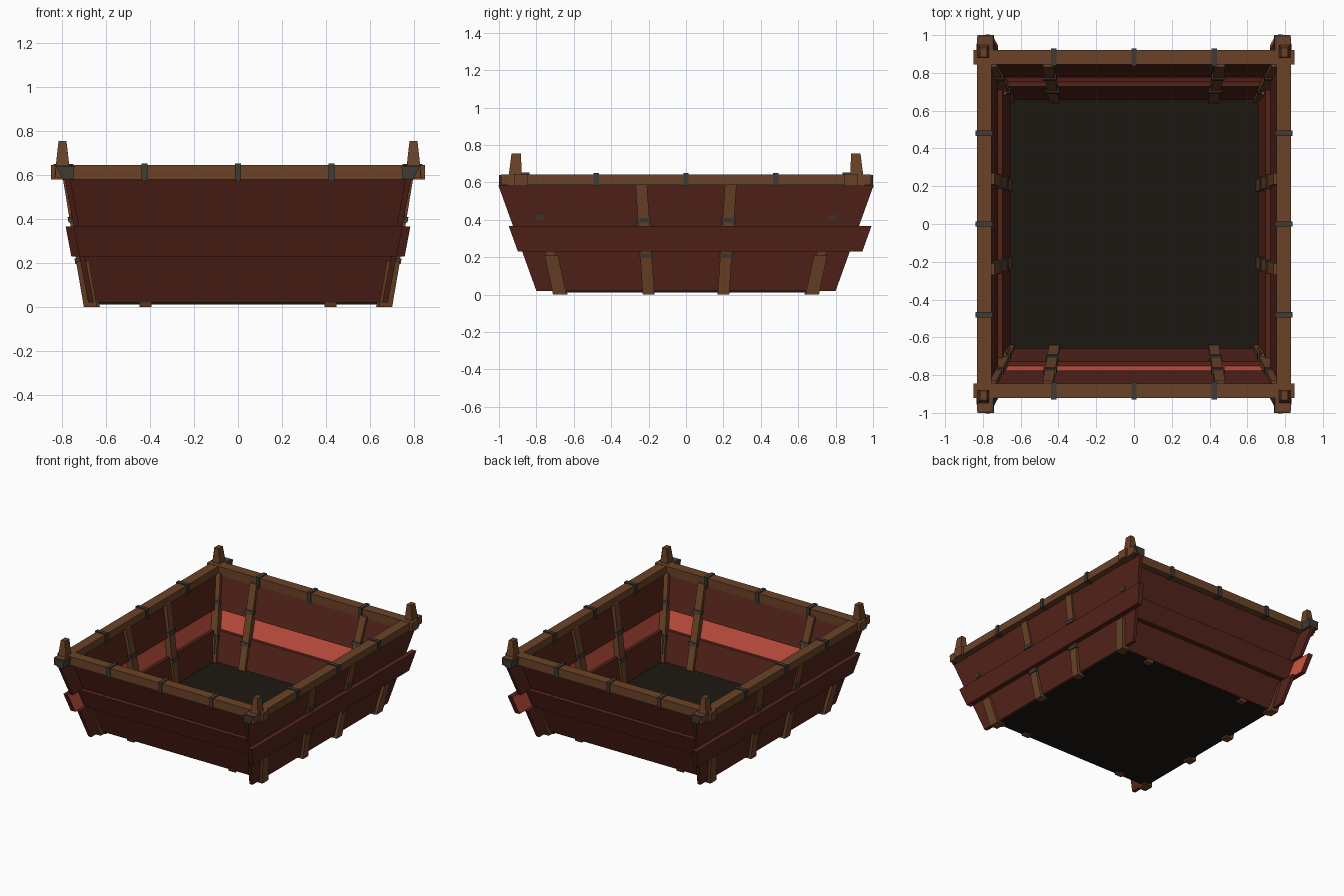
import bpy, bmesh

if "Cube" in bpy.data.objects:
    bpy.data.objects.remove(bpy.data.objects["Cube"])


def mat(name, rgb):
    m = bpy.data.materials.new(name)
    m.diffuse_color = (*rgb, 1)
    m.use_nodes = True
    m.node_tree.nodes["Principled BSDF"].inputs["Base Color"].default_value = m.diffuse_color
    return m


RED = mat("dark_red_paint", (0.088, 0.017, 0.010))
BRIGHT = mat("bright_red_paint", (0.60, 0.088, 0.055))
WOOD = mat("brown_wood", (0.145, 0.055, 0.021))
IRON = mat("grey_iron", (0.050, 0.043, 0.034))
TAR = mat("tarred_floor", (0.012, 0.009, 0.006))


def hexa(name, low, high, m, inner=None):
    """Six-sided solid between two quads; the first side can have its own material."""
    bm = bmesh.new()
    a = [bm.verts.new(p) for p in low]
    b = [bm.verts.new(p) for p in high]
    for i in range(4):
        j = (i + 1) % 4
        f = bm.faces.new((a[i], a[j], b[j], b[i]))
        if i == 0 and inner:
            f.material_index = 1
    bm.faces.new(a[::-1])
    bm.faces.new(b)
    bmesh.ops.recalc_face_normals(bm, faces=bm.faces[:])
    me = bpy.data.meshes.new(name)
    bm.to_mesh(me)
    bm.free()
    me.materials.append(m)
    if inner:
        me.materials.append(inner)
    ob = bpy.data.objects.new(name, me)
    bpy.context.collection.objects.link(ob)
    return ob


def rect(c, w, d):
    x, y, z = c
    return [(x - w/2, y - d/2, z), (x + w/2, y - d/2, z),
            (x + w/2, y + d/2, z), (x - w/2, y + d/2, z)]


def beam(name, p, q, w, d, m, w2=None, d2=None):
    return hexa(name, rect(p, w, d), rect(q, w2 or w, d2 or d), m)


def box(name, x0, x1, y0, y1, z0, z1, m):
    c = ((x0 + x1)/2, (y0 + y1)/2)
    return beam(name, (*c, z0), (*c, z1), abs(x1 - x0), abs(y1 - y0), m)


def side_x(z):
    return 0.655 + 0.19*(z - 0.02)


def end_y(z):
    return 0.657 + 0.34*(z - 0.02)


def side_plank(name, s, z0, z1, off, t, extra, shift, inner):
    def quad(z):
        x, y = side_x(z) + off, 0.80 + 0.36*(z - 0.02) + extra
        return [(s*x, shift - y, z), (s*x, shift + y, z),
                (s*(x + t), shift + y, z), (s*(x + t), shift - y, z)]
    hexa(name, quad(z0), quad(z1), RED, inner)


def end_plank(name, s, z0, z1, off, t, inner):
    def quad(z):
        y, x = end_y(z) + off, side_x(z) + off + 0.005
        return [(-x, s*y, z), (x, s*y, z), (x, s*(y + t), z), (-x, s*(y + t), z)]
    hexa(name, quad(z0), quad(z1), RED, inner)


def rib(name, p, q, w, d, strap_heights, dx=0.014, dy=0.014, inset=0):
    """Leaning rib with iron straps; inset moves the straps towards the middle."""
    beam(name, p, q, w, d, WOOD)
    for h in strap_heights:
        pts = []
        for z in (h, h + 0.025):
            k = (z - p[2])/(q[2] - p[2])
            x, y = p[0] + k*(q[0] - p[0]), p[1] + k*(q[1] - p[1])
            pts.append((x, y - inset*(1 if y > 0 else -1), z))
        beam(name + "_strap", pts[0], pts[1], w + dx, d + dy, IRON)


# Floor
box("floor", -0.665, 0.665, -0.67, 0.67, 0.012, 0.03, TAR)

# Plank walls: the middle plank sits outside the others
rows = [("lower", 0.02, 0.232, 0, 0.025, 0, 0, None),
        ("middle", 0.23, 0.367, 0.024, 0.038, 0.045, 0.022, BRIGHT),
        ("upper", 0.365, 0.585, 0, 0.025, 0, 0, None)]
for s in (-1, 1):
    for n, z0, z1, off, t, extra, shift, inner in rows:
        side_plank(n + "_side_plank", s, z0, z1, off, t, extra, shift, inner)
        end_plank(n + "_end_plank", s, z0, z1, off, t, inner)

# Rails with iron straps
for s in (-1, 1):
    box("end_rail", -0.85, 0.85, s*0.845, s*0.92, 0.58, 0.645, WOOD)
    box("side_rail", s*0.755, s*0.83, -0.99, 0.99, 0.587, 0.643, WOOD)
    for k in (-1, 0, 1):
        box("end_rail_strap", k*0.425 - 0.014, k*0.425 + 0.014,
            s*0.837, s*0.928, 0.573, 0.652, IRON)
        box("side_rail_strap", s*0.747, s*0.838,
            k*0.48 - 0.014, k*0.48 + 0.014, 0.58, 0.651, IRON)

# Ribs, corner posts and clamps
for sx in (-1, 1):
    for sy in (-1, 1):
        rib("side_rib", (sx*0.67, sy*0.20, 0), (sx*0.768, sy*0.24, 0.6),
            0.06, 0.062, (0.195, 0.385))
        rib("end_rib", (sx*0.42, sy*0.652, 0), (sx*0.455, sy*0.85, 0.6),
            0.055, 0.04, (0.19, 0.40), 0.014, 0, 0.006)
        rib("corner_rib", (sx*0.655, sy*0.652, 0), (sx*0.755, sy*0.85, 0.6),
            0.055, 0.04, (0.18, 0.40), 0.014, 0, 0.006)
        beam("corner_foot", (sx*0.67, sy*0.675, 0), (sx*0.706, sy*0.72, 0.21),
             0.06, 0.072, WOOD)
        beam("corner_post", (sx*0.797, sy*0.915, 0.58), (sx*0.797, sy*0.908, 0.755),
             0.075, 0.08, WOOD, 0.036, 0.05)
        # Slanted iron clamp on each rail end
        hexa("corner_clamp", rect((sx*0.772, sy*0.96, 0.583), 0.05, 0.08),
             rect((sx*0.785, sy*0.96, 0.640), 0.085, 0.08), IRON)
